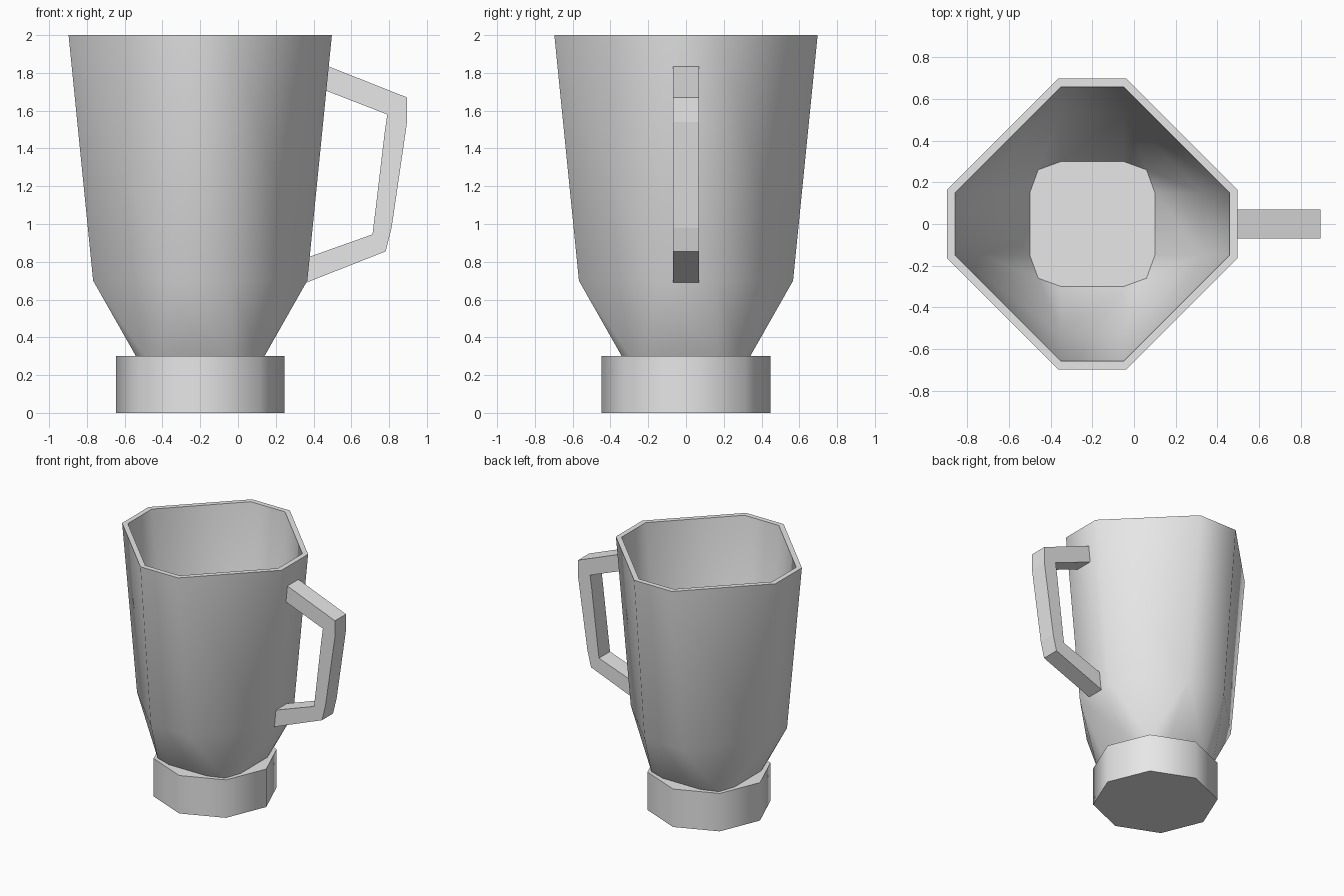
import bpy, bmesh, math

if "Cube" in bpy.data.objects:
    bpy.data.objects.remove(bpy.data.objects["Cube"], do_unlink=True)

CENTRE_X = -0.2

grey = bpy.data.materials.new("light grey")
grey.use_nodes = True
grey.diffuse_color = (0.8, 0.8, 0.8, 1)
grey.node_tree.nodes["Principled BSDF"].inputs["Base Color"].default_value = (0.8, 0.8, 0.8, 1)


def finish(bm, name, smooth):
    """Turn a bmesh into a named object with the shared material."""
    bmesh.ops.recalc_face_normals(bm, faces=bm.faces)
    me = bpy.data.meshes.new(name)
    bm.to_mesh(me)
    bm.free()
    me.materials.append(grey)
    if smooth:
        me.shade_smooth()
        me.set_sharp_from_angle(angle=math.radians(60))
    ob = bpy.data.objects.new(name, me)
    bpy.context.collection.objects.link(ob)


def bridge(bm, a, b):
    """Join two closed rings of equal length with quads."""
    for i in range(len(a)):
        j = (i + 1) % len(a)
        bm.faces.new((a[i], a[j], b[j], b[i]))


def ring(bm, z, corner):
    """Repeat one corner's outline in all four quadrants."""
    verts = []
    for k in range(4):
        c, s = round(math.cos(k * math.pi / 2)), round(math.sin(k * math.pi / 2))
        verts += [bm.verts.new((CENTRE_X + x * c - y * s, x * s + y * c, z)) for x, y in corner]
    return verts


def wall(bm, top_half, mid_half, flat, foot_half, foot_corner):
    """One skin of the jug: chamfered square body narrowing to a rounder foot."""
    top = ring(bm, 2.0, [(top_half, flat), (flat, top_half)])
    mid = ring(bm, 0.7, [(mid_half, flat), (flat, mid_half)])
    foot = ring(bm, 0.3, [(foot_half, flat), (foot_corner, foot_corner), (flat, foot_half)])
    bridge(bm, top, mid)
    for k in range(4):
        a, b, following = mid[2 * k], mid[2 * k + 1], mid[(2 * k + 2) % 8]
        f1, f2, f3 = foot[3 * k:3 * k + 3]
        bm.faces.new((a, f1, f2))
        bm.faces.new((a, f2, b))
        bm.faces.new((b, f2, f3))
        bm.faces.new((b, f3, foot[(3 * k + 3) % 12], following))
    return top, foot


# Jug: outer and inner skins joined at the rim and the foot
bm = bmesh.new()
outer = wall(bm, 0.697, 0.567, 0.165, 0.34, 0.295)
inner = wall(bm, 0.658, 0.53, 0.15, 0.3, 0.26)
for a, b in zip(outer, inner):
    bridge(bm, a, b)
finish(bm, "jug", True)

# Base: octagonal collar with corners on the axes, whose top closes the jug
bm = bmesh.new()
radius = 0.447
diagonal = radius * math.sqrt(0.5)
corners = [(radius, 0), (diagonal, diagonal)]
lower, upper = ring(bm, 0, corners), ring(bm, 0.3, corners)
bridge(bm, lower, upper)
bm.faces.new(lower)
bm.faces.new(upper)
finish(bm, "base", True)

# Handle: side profile pulled to its width
outside = [(0.465, 1.84), (0.895, 1.67), (0.895, 1.54), (0.813, 0.98), (0.782, 0.855), (0.35, 0.685)]
inside = [(0.455, 1.71), (0.79, 1.58), (0.776, 1.48), (0.725, 1.05), (0.712, 0.945), (0.36, 0.82)]
bm = bmesh.new()
sections = []
for (ox, oz), (ix, iz) in zip(outside, inside):
    sections.append([bm.verts.new(p) for p in
                     ((ox, -0.069, oz), (ox, 0.069, oz), (ix, 0.069, iz), (ix, -0.069, iz))])
for a, b in zip(sections, sections[1:]):
    bridge(bm, a, b)
bm.faces.new(sections[0])
bm.faces.new(sections[-1])
finish(bm, "handle", False)
